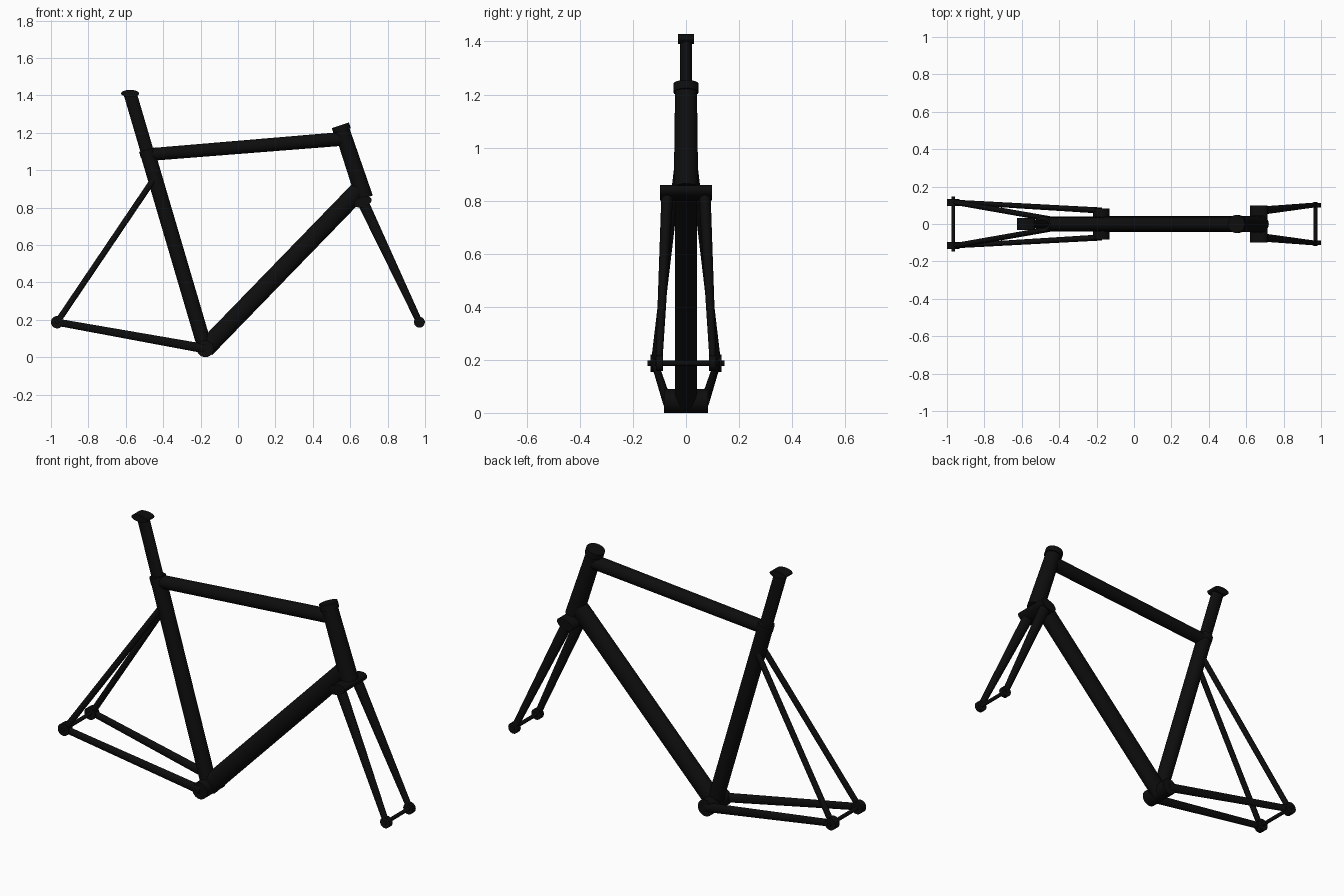
import bpy
import bmesh
import math
from mathutils import Matrix, Vector

cube = bpy.data.objects.get("Cube")
if cube:
    bpy.data.objects.remove(cube, do_unlink=True)

black = bpy.data.materials.new("frame_black")
black.use_nodes = True
COLOR = (0.004, 0.004, 0.004, 1)
black.diffuse_color = COLOR
black.node_tree.nodes["Principled BSDF"].inputs["Base Color"].default_value = COLOR


def tube(name, start, end, r1, r2=None, flat=1.0, sides=32):
    """Capped round or flattened tube; flat scales its width across the frame."""
    a, b = Vector(start), Vector(end)
    axis = (b - a).normalized()
    across = Vector((0, 1, 0))
    side = across.cross(axis).normalized()
    across = axis.cross(side)
    turn = Matrix((side, across, axis)).transposed().to_4x4()
    place = Matrix.Translation((a + b) / 2) @ turn @ Matrix.Diagonal((1, flat, 1, 1))
    bm = bmesh.new()
    bmesh.ops.create_cone(bm, cap_ends=True, segments=sides, radius1=r1,
                          radius2=r1 if r2 is None else r2,
                          depth=(b - a).length, matrix=place)
    return finish(name, bm)


def cross_bar(name, center, half, rx, rz, tilt=0):
    """Elliptical cylinder lying across the frame."""
    place = (Matrix.Translation(center) @ Matrix.Rotation(tilt, 4, 'Y')
             @ Matrix.Diagonal((rx, 1, rz, 1)) @ Matrix.Rotation(math.pi / 2, 4, 'X'))
    bm = bmesh.new()
    bmesh.ops.create_cone(bm, cap_ends=True, segments=32, radius1=1, radius2=1,
                          depth=2 * half, matrix=place)
    return finish(name, bm)


def finish(name, bm):
    bmesh.ops.recalc_face_normals(bm, faces=bm.faces)
    mesh = bpy.data.meshes.new(name)
    bm.to_mesh(mesh)
    bm.free()
    mesh.materials.append(black)
    obj = bpy.data.objects.new(name, mesh)
    bpy.context.collection.objects.link(obj)
    bpy.ops.object.select_all(action='DESELECT')
    obj.select_set(True)
    bpy.context.view_layer.objects.active = obj
    bpy.ops.object.shade_smooth_by_angle(angle=math.radians(35))
    return obj


# Joints of the frame
bottom = Vector((-0.175, 0, 0.045))
post_top = Vector((-0.577, 0, 1.41))
head_top = Vector((0.547, 0, 1.24))
head_low = Vector((0.677, 0, 0.85))
crown = Vector((0.667, 0, 0.83))
rear = Vector((-0.967, 0, 0.187))
front = Vector((0.97, 0, 0.187))
seat_joint = bottom.lerp(post_top, 0.78)

# Main tubes
tube("seat_tube", bottom, seat_joint, 0.04)
tube("seat_post", bottom.lerp(post_top, 0.7), post_top, 0.035, flat=0.65)
tube("seat_collar", bottom.lerp(post_top, 0.755), seat_joint, 0.042)
tube("top_tube", (-0.475, 0, 1.083), (0.57, 0, 1.168), 0.034, 0.037)
tube("down_tube", bottom, (0.645, 0, 0.89), 0.05, flat=0.83)
tube("head_tube", head_top, head_low, 0.041, 0.046)
tube("head_collar", head_top, head_top.lerp(head_low, 0.08), 0.048)

# Parts lying across the frame
cross_bar("bottom_bracket", bottom, 0.083, 0.045, 0.045)
cross_bar("saddle_clamp", post_top, 0.031, 0.048, 0.019)
cross_bar("fork_crown", crown, 0.098, 0.049, 0.027, -0.32)
cross_bar("rear_axle", rear, 0.146, 0.01, 0.01)
cross_bar("front_axle", front, 0.117, 0.01, 0.01)

# Paired stays, fork blades and dropouts
for label, s in (("left", 1), ("right", -1)):
    def off(point, y):
        return point + Vector((0, s * y, 0))

    tube(label + "_chain_stay", off(rear, 0.118), off(bottom, 0.072), 0.019, 0.025, 0.65)
    tube(label + "_seat_stay", off(rear, 0.118),
         off(Vector((-0.455, 0, 0.945)), 0.028), 0.016, flat=0.9)
    tube(label + "_fork_blade", off(crown, 0.07), off(front, 0.102), 0.03, 0.017, 0.75)
    cross_bar(label + "_rear_dropout", off(rear, 0.115), 0.018, 0.033, 0.033)
    cross_bar(label + "_front_dropout", off(front, 0.1), 0.013, 0.029, 0.029)
